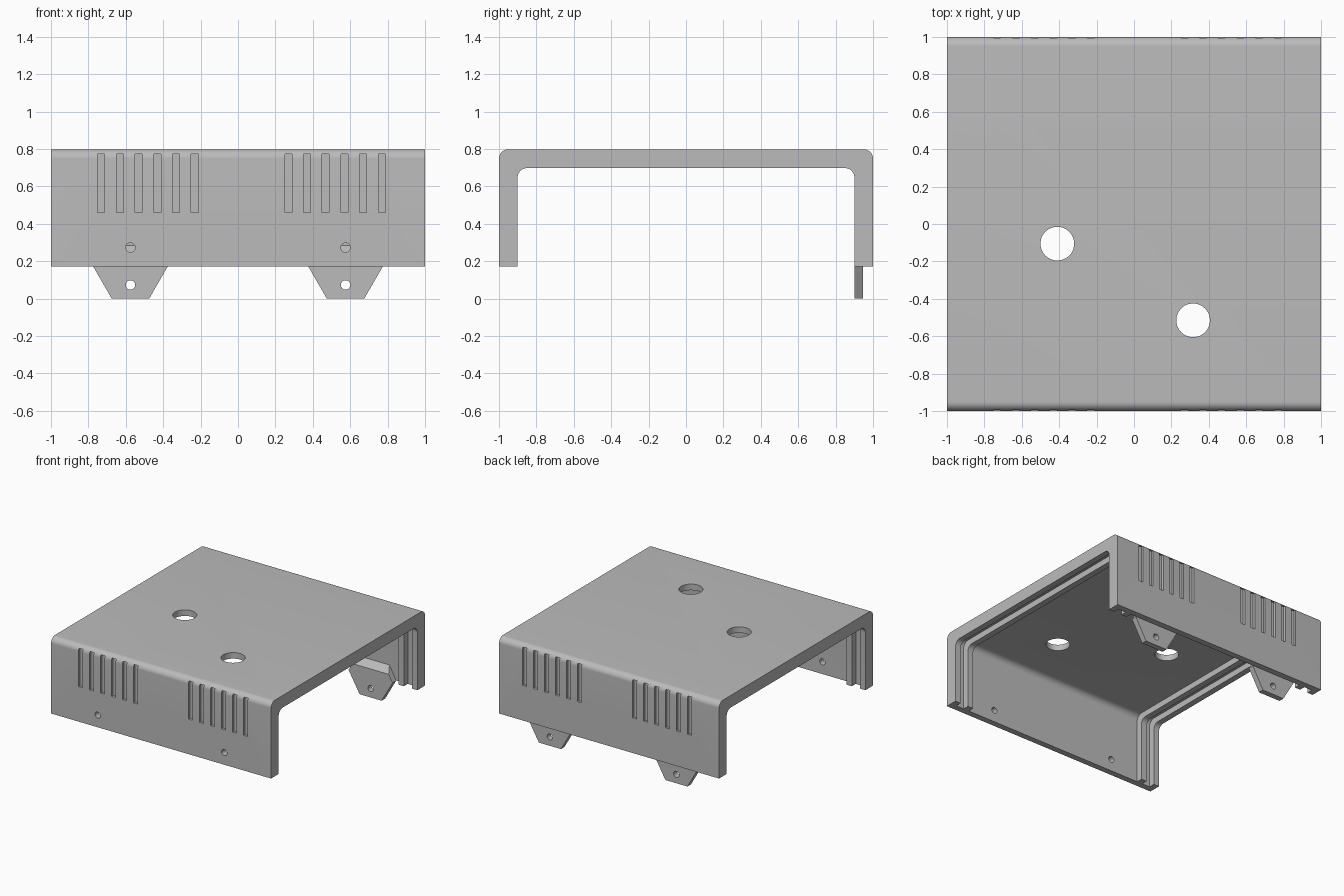
import bpy, bmesh, math
from mathutils import Matrix, Vector

if "Cube" in bpy.data.objects:
    bpy.data.objects.remove(bpy.data.objects["Cube"])

TOP = 0.798      # roof height
RIM = 0.173      # lower edge of the walls
WALL = 0.05      # thin wall
FILLET = 0.05
LEG_X = 0.575

grey = bpy.data.materials.new("plain grey")
grey.use_nodes = True
grey.diffuse_color = (0.5, 0.5, 0.5, 1)
grey.node_tree.nodes["Principled BSDF"].inputs["Base Color"].default_value = (0.5, 0.5, 0.5, 1)


def make_object(name, bm):
    bmesh.ops.recalc_face_normals(bm, faces=bm.faces)
    mesh = bpy.data.meshes.new(name)
    bm.to_mesh(mesh)
    bm.free()
    mesh.materials.append(grey)
    obj = bpy.data.objects.new(name, mesh)
    bpy.context.collection.objects.link(obj)
    return obj


def arch(x, inset, steps=12):
    """Rounded arch profile across y, open at the bottom."""
    side, top = 1 - inset, TOP - inset
    right = [Vector((x, side, RIM))]
    for i in range(steps + 1):
        a = math.pi / 2 * i / steps
        right.append(Vector((x, side - FILLET + FILLET * math.cos(a),
                             top - FILLET + FILLET * math.sin(a))))
    left = [Vector((p.x, -p.y, p.z)) for p in reversed(right)]
    return right + left


def add_box(bm, low, high):
    low, high = Vector(low), Vector(high)
    m = Matrix.Translation((low + high) / 2) @ Matrix.Diagonal((*(high - low), 1))
    bmesh.ops.create_cube(bm, size=1, matrix=m)


def add_cylinder(bm, centre, radius, depth, along_y=False):
    m = Matrix.Translation(centre)
    if along_y:
        m = m @ Matrix.Rotation(math.pi / 2, 4, 'X')
    bmesh.ops.create_cone(bm, cap_ends=True, segments=48, radius1=radius,
                          radius2=radius, depth=depth, matrix=m)


def cut(obj, bm):
    cutter = make_object("cutter", bm)
    cutter.hide_render = True
    mod = obj.modifiers.new("cut", 'BOOLEAN')
    mod.operation, mod.solver, mod.object = 'DIFFERENCE', 'EXACT', cutter
    select(obj)
    bpy.ops.object.modifier_apply(modifier=mod.name)
    bpy.data.objects.remove(cutter)


def select(obj):
    bpy.ops.object.select_all(action='DESELECT')
    obj.select_set(True)
    bpy.context.view_layer.objects.active = obj


def finish(obj):
    select(obj)
    bpy.ops.object.shade_smooth_by_angle(angle=math.radians(30))


# Shell: arches lofted around the outside and back through the panel grooves
half = [(1, 2 * WALL), (0.95, 2 * WALL), (0.95, WALL), (0.878, WALL),
        (0.878, 2 * WALL), (0.828, 2 * WALL), (0.828, WALL)]
stations = [(-1, 0), (1, 0)] + half + [(-x, inset) for x, inset in reversed(half)]
bm = bmesh.new()
rings = [[bm.verts.new(p) for p in arch(x, inset)] for x, inset in stations]
for a, b in zip(rings, rings[1:] + rings[:1]):
    for i in range(len(a) - 1):
        bm.faces.new((a[i], a[i + 1], b[i + 1], b[i]))
for end in (0, -1):
    bm.faces.new([r[end] for r in rings])
shell = make_object("case_shell", bm)

# Blind vent slots on both walls
bm = bmesh.new()
for y in (-1, 1):
    for i in range(6):
        for x in (-0.75 + 0.1 * i, 0.75 - 0.1 * i):
            add_box(bm, (x, y - 0.02, 0.461), (x + 0.0375, y + 0.02, 0.773))
cut(shell, bm)

# Screw holes in the front wall and round holes in the roof
bm = bmesh.new()
for x in (-LEG_X, LEG_X):
    add_cylinder(bm, (x, -0.98, RIM + 0.1), 0.025, 0.3, along_y=True)
for x, y in ((-0.41, -0.105), (0.316, -0.515)):
    add_cylinder(bm, (x, y, TOP), 0.09, 0.4)
cut(shell, bm)
finish(shell)

# Fixing legs: hexagonal tabs with a sloped top, inside the back wall
for name, cx in (("left_fixing_leg", LEG_X), ("right_fixing_leg", -LEG_X)):
    bm = bmesh.new()
    section = [(0.9, -RIM), (0.9, 0), (0.9, 0.061),
               (0.951, 0.112), (0.946, 0), (0.946, -RIM)]
    sides = []
    for s in (-1, 1):
        sides.append([bm.verts.new((cx + s * (0.2 - abs(h) / math.sqrt(3)), y, RIM + h))
                      for y, h in section])
    a, b = sides
    for i in range(len(section)):
        j = (i + 1) % len(section)
        bm.faces.new((a[i], a[j], b[j], b[i]))
    for s in sides:
        bm.faces.new((s[0], s[1], s[4], s[5]))
        bm.faces.new(s[1:5])
    leg = make_object(name, bm)
    bm = bmesh.new()
    add_cylinder(bm, (cx, 0.92, RIM - 0.1), 0.025, 0.3, along_y=True)
    cut(leg, bm)
    finish(leg)
